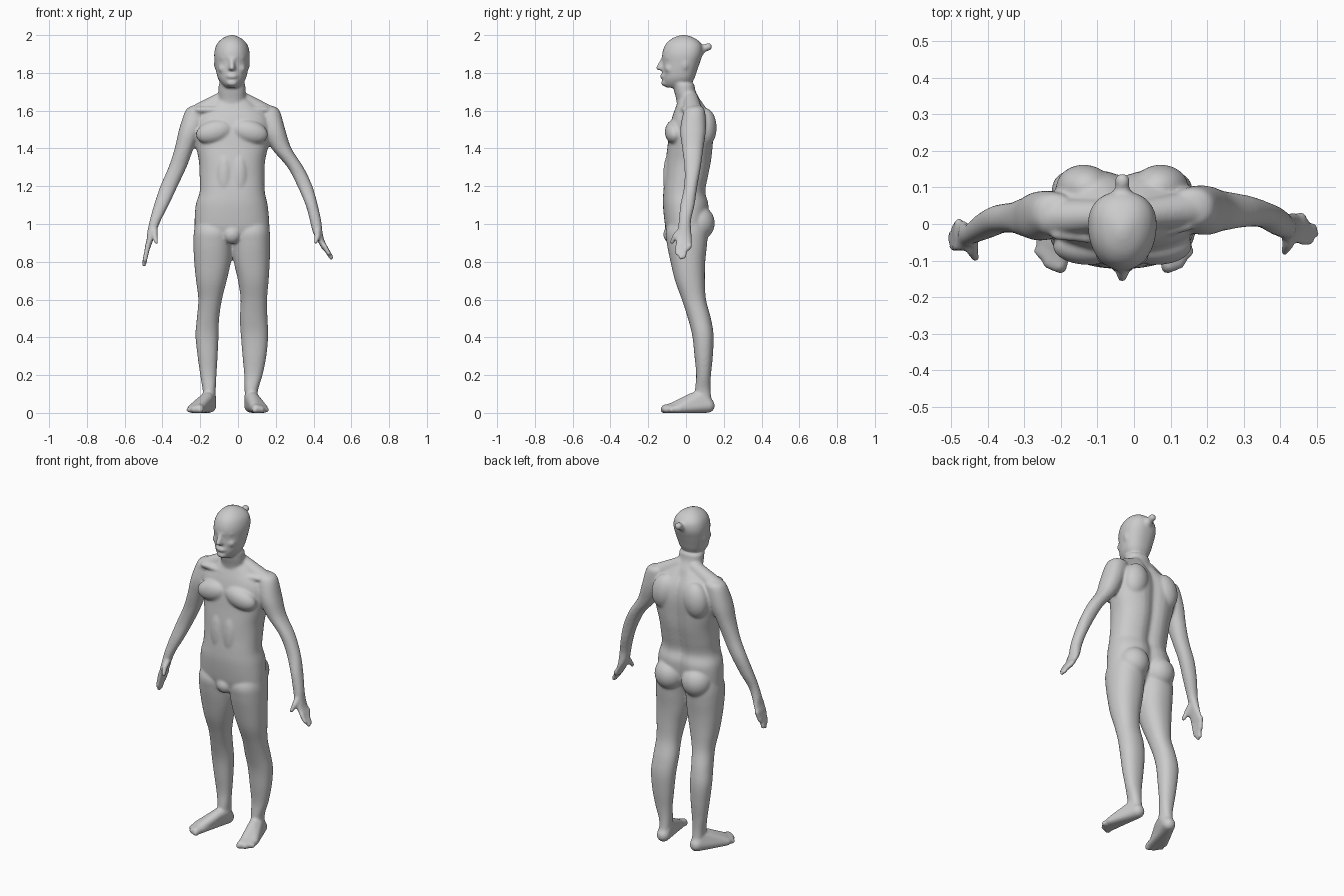
import bpy, bmesh, math
from mathutils import Vector, Matrix

CX = -0.032          # body midline
bm = bmesh.new()     # all parts gather here, then fuse into one skin


def loft(rows, power=0.9, groove=0.0, taper=0.0, n=40, sub=5):
    """Horizontal sections (z, x0, x1, y0, y1), splined between the rows."""
    pts = [Vector(r) for r in rows]
    fine = []
    for i in range(len(pts) - 1):
        a, b = pts[max(i - 1, 0)], pts[i]
        c, d = pts[i + 1], pts[min(i + 2, len(pts) - 1)]
        for k in range(sub):
            t = k / sub
            fine.append(0.5 * (2 * b + (c - a) * t + (2 * a - 5 * b + 4 * c - d) * t * t
                               + (3 * b - a - 3 * c + d) * t ** 3))
    fine.append(pts[-1])
    rings = []
    for z, x0, x1, y0, y1 in fine:
        ring = []
        for j in range(n):
            ang = math.tau * j / n
            c, s = math.cos(ang), math.sin(ang)
            u = math.copysign(abs(c) ** power, c)
            v = math.copysign(abs(s) ** power, s)
            u *= 1 + taper * v
            y = (y0 + y1) / 2 + v * (y1 - y0) / 2
            if s > 0:
                y -= groove * math.exp(-(u / 0.2) ** 2)
            ring.append(bm.verts.new(((x0 + x1) / 2 + u * (x1 - x0) / 2, y, z)))
        rings.append(ring)
    for r, q in zip(rings, rings[1:]):
        for j in range(n):
            bm.faces.new((r[j], r[(j + 1) % n], q[(j + 1) % n], q[j]))
    bm.faces.new(rings[0][::-1])
    bm.faces.new(rings[-1])


def hull(*balls):
    """Convex skin around spheres (x, y, z, r)."""
    part = bmesh.new()
    for x, y, z, r in balls:
        bmesh.ops.create_icosphere(part, subdivisions=3, radius=r,
                                   matrix=Matrix.Translation((x, y, z)))
    res = bmesh.ops.convex_hull(part, input=part.verts[:])
    junk = {g for g in res["geom_interior"] + res["geom_unused"]
            if isinstance(g, bmesh.types.BMVert)}
    bmesh.ops.delete(part, geom=list(junk), context='VERTS')
    tmp = bpy.data.meshes.new("part")
    part.to_mesh(tmp)
    part.free()
    bm.from_mesh(tmp)
    bpy.data.meshes.remove(tmp)


def blob(x, y, z, rx, ry, rz, tilt=0.0):
    m = (Matrix.Translation((x, y, z)) @ Matrix.Rotation(tilt, 4, 'Y')
         @ Matrix.Diagonal((rx, ry, rz, 1)))
    bmesh.ops.create_icosphere(bm, subdivisions=4, radius=1, matrix=m)


# torso
loft([(0.90, -.17, .10, -.075, .07), (0.95, -.222, .160, -.10, .095),
      (1.00, -.230, .166, -.112, .115), (1.10, -.224, .157, -.122, .125),
      (1.17, -.203, .142, -.120, .108), (1.25, -.203, .140, -.113, .122),
      (1.33, -.207, .143, -.108, .138), (1.41, -.222, .160, -.098, .147),
      (1.50, -.235, .175, -.088, .152), (1.57, -.215, .160, -.072, .138),
      (1.63, -.150, .095, -.050, .100), (1.67, -.105, .045, -.035, .070)],
     power=0.85, groove=0.022)

# neck and head
loft([(1.58, -.110, .046, -.045, .10), (1.65, -.106, .042, -.050, .078),
      (1.70, -.104, .040, -.062, .052), (1.74, -.103, .039, -.070, .045)])
loft([(1.722, -.062, -.002, -.105, -.02), (1.74, -.085, .021, -.119, .025),
      (1.77, -.105, .041, -.124, .044), (1.81, -.115, .051, -.124, .058),
      (1.85, -.121, .057, -.123, .072), (1.90, -.125, .061, -.126, .088),
      (1.945, -.115, .051, -.112, .085), (1.975, -.092, .028, -.085, .060),
      (1.993, -.062, -.002, -.050, .025), (2.001, -.038, -.026, -.022, -.008)],
     taper=0.12)
# nose, mouth, chin, hair knot
hull((CX, -.118, 1.875, .012), (CX, -.148, 1.826, .012),
     (CX - .012, -.125, 1.822, .010), (CX + .012, -.125, 1.822, .010))
blob(CX, -.120, 1.782, .030, .017, .016)
blob(CX, -.112, 1.747, .030, .020, .018)
hull((CX, .06, 1.915, .035), (CX, .10, 1.932, .018))
hull((CX, .10, 1.932, .018), (CX, .118, 1.938, .021))

for s in (-1, 1):
    # brow, cheek, ear
    hull((CX + s * .012, -.119, 1.878, .011), (CX + s * .055, -.095, 1.880, .011))
    blob(CX + s * .045, -.085, 1.822, .028, .028, .026)
    blob(CX + s * .086, -.005, 1.845, .009, .017, .028)
    # sloping neck muscle and collar bone
    dy = s * .012
    hull((CX + s * .045, .025, 1.665, .040), (CX + s * .195, .03 + dy, 1.575, .052))
    hull((CX + s * .025, -.045, 1.605, .014), (CX + s * .18, -.015 + dy, 1.605, .016))
    # chest, shoulder blade, abdomen, buttock
    blob(CX + s * .092, -.060, 1.488, .100, .052, .062, s * .25)
    blob(CX + s * .105, .100, 1.510, .075, .062, .105, s * -.15)
    blob(CX + s * .040, -.085, 1.25, .045, .036, .13)
    blob(CX + s * .090, .066, 1.005, .088, .086, .092)

# groin
blob(CX, -.075, .945, .05, .045, .05)

# legs
for x_rows in (
    [-.215, -.06, -.232, -.028, -.236, -.030, -.232, -.038, -.222, -.060, -.210, -.085,
     -.218, -.100, -.225, -.103, -.214, -.108, -.200, -.114, -.187, -.118, -.182, -.122],
    [.00, .15, -.033, .167, -.032, .170, -.022, .168, .000, .162, .014, .154,
     .010, .156, .015, .160, .024, .150, .033, .130, .035, .106, .037, .100]):
    ys = [(1.05, -.06, .09), (.97, -.105, .115), (.90, -.102, .112), (.80, -.082, .102),
          (.70, -.058, .100), (.60, -.022, .106), (.50, .010, .132), (.41, .033, .146),
          (.30, .045, .142), (.20, .054, .132), (.12, .048, .130), (.04, .05, .14)]
    loft([(z, x_rows[2 * i], x_rows[2 * i + 1], a, b) for i, (z, a, b) in enumerate(ys)])

# feet, turned outward
for s, hx, tx in ((-1, -.152, -.222), (1, .070, .113)):
    hull((hx, .115, .038, .038), (hx, .085, .085, .036), (hx + s * .01, .03, .075, .030),
         (tx - s * .020, -.06, .030, .030), (tx + s * .025, -.04, .022, .022))
    hull((hx, .11, .03, .03), (tx - s * .018, -.07, .027, .027),
         (tx + s * .025, -.06, .020, .020), (tx - s * .018, -.112, .022, .022),
         (tx + s * .010, -.105, .018, .018))
    for k in range(5):
        hull((tx - s * (.022 - .013 * k), -.08, .018, .016),
             (tx - s * (.022 - .015 * k), -.118 + .011 * k, .016, .018 - .001 * k))

# arms down to the wrists
loft([(1.625, -.245, -.18, .00, .06), (1.60, -.278, -.16, -.025, .085),
      (1.50, -.312, -.19, -.045, .090), (1.40, -.335, -.235, -.037, .075),
      (1.30, -.368, -.273, -.025, .060), (1.20, -.411, -.320, -.025, .052),
      (1.10, -.445, -.367, -.040, .030), (1.02, -.467, -.408, -.052, .005),
      (.96, -.480, -.432, -.060, .002), (.92, -.483, -.447, -.075, .008),
      (.88, -.493, -.462, -.072, .008), (.86, -.492, -.470, -.060, .000)])
loft([(1.625, .12, .185, .02, .08), (1.60, .10, .220, -.010, .10),
      (1.50, .13, .250, -.030, .105), (1.40, .178, .283, -.020, .092),
      (1.30, .262, .347, -.008, .078), (1.20, .315, .394, -.010, .060),
      (1.10, .358, .422, -.030, .045), (1.02, .380, .440, -.038, .027),
      (.96, .395, .447, -.045, .028), (.92, .415, .455, -.055, .030),
      (.88, .438, .472, -.052, .028), (.86, .450, .472, -.040, .020)])

# fingers and thumbs
for px, py, pz, tx, tz in ((-.477, -.030, .885, -.498, .785), (.456, -.012, .885, .494, .822)):
    s = 1 if px > 0 else -1
    for k, lift in enumerate((.022, .0, .004, .045)):
        off = -.031 + .021 * k
        f = lift / (pz - tz)
        hull((px, py + off, pz, .014),
             (tx + (px - tx) * f, py + off * .8 - .008, tz + lift, .012))
    hull((px - s * .035, py - .015, .965, .018), (px - s * .036, py - .045, .935, .016))
    hull((px - s * .036, py - .045, .935, .015), (px - s * .044, py - .062, .905, .012))

# fuse everything into one smooth skin
mesh = bpy.data.meshes.new("human_body")
bmesh.ops.recalc_face_normals(bm, faces=bm.faces[:])
bm.to_mesh(mesh)
bm.free()
body = bpy.data.objects.new("human_body", mesh)
bpy.context.collection.objects.link(body)
fuse = body.modifiers.new("fuse", 'REMESH')
fuse.mode = 'VOXEL'
fuse.voxel_size = 0.007
fuse.use_smooth_shade = True
soft = body.modifiers.new("soften", 'SMOOTH')
soft.factor = 0.5
soft.iterations = 8
